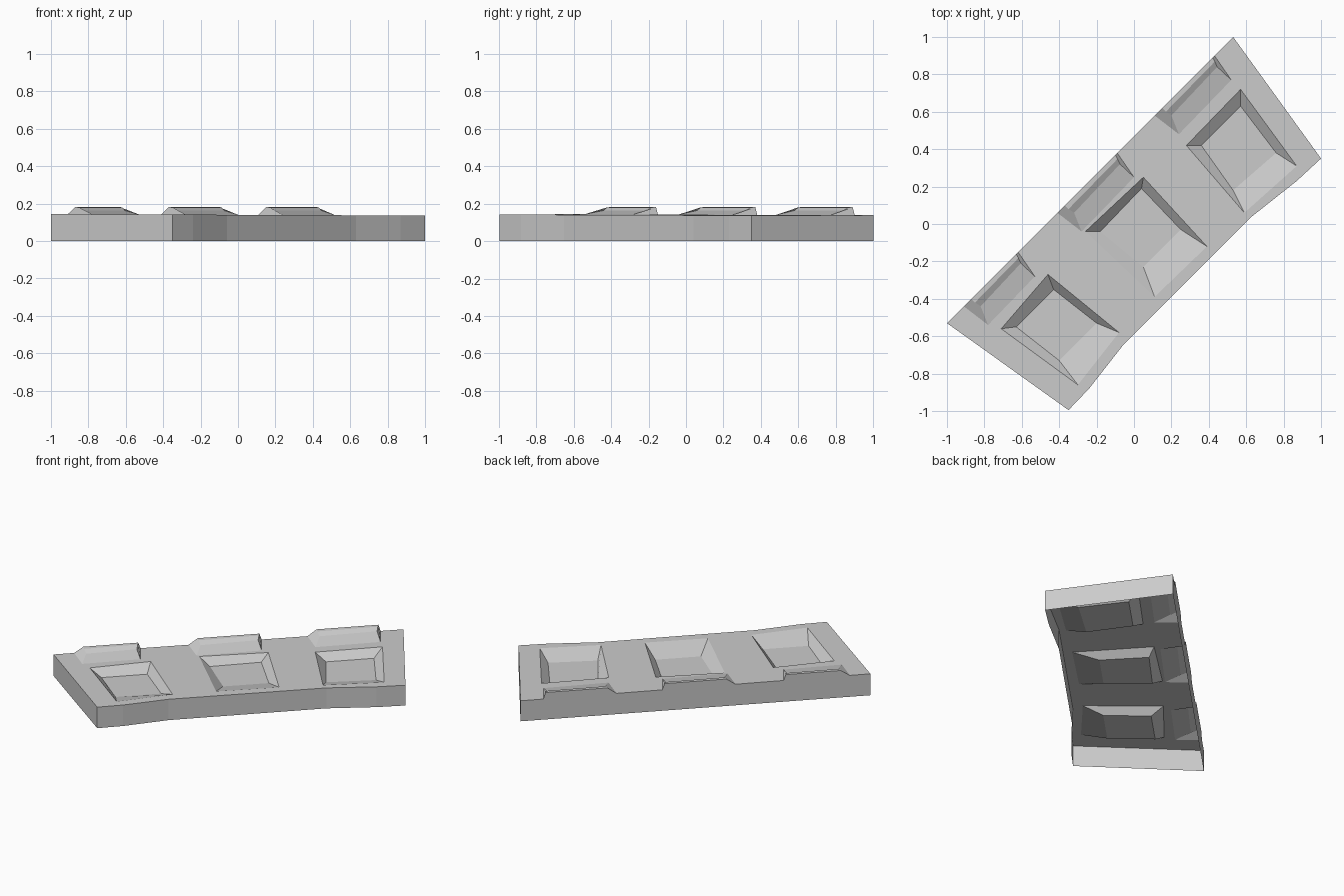
import bpy, bmesh
from mathutils import Vector

if "Cube" in bpy.data.objects:
    bpy.data.objects.remove(bpy.data.objects["Cube"])

bm = bmesh.new()
cache = {}


def top_z(x):
    return 0.14 - 0.004 * x


def vert(x, y, z=None):
    z = top_z(x) if z is None else z
    key = (round(x, 4), round(y, 4), round(z, 4))
    if key not in cache:
        cache[key] = bm.verts.new((x, y, z))
    return cache[key]


def edge(a, b):
    return bm.edges.get((a, b)) or bm.edges.new((a, b))


def loop_edges(vs):
    return [edge(vs[i], vs[(i + 1) % len(vs)]) for i in range(len(vs))]


def back(x):
    return (x, x + 0.47)


# front run of the slab outline, right corner to left corner
front_run = [(0.53, 1.0), (1.0, 0.35), (0.87, 0.23), (0.63, 0.04),
             (-0.06, -0.65), (-0.24, -0.88), (-0.35, -0.995), (-1.0, -0.53)]
# start and end of each raised lip along the back edge
lips = [(-0.91, -0.62), (-0.41, -0.09), (0.11, 0.43)]
# sunken panels: top corners, then floor corners
wells = [
    ([(-0.71, -0.56), (-0.46, -0.27), (-0.08, -0.58), (-0.30, -0.86)],
     [(-0.63, -0.55), (-0.43, -0.35), (-0.20, -0.53), (-0.40, -0.73)]),
    ([(-0.26, -0.04), (0.05, 0.25), (0.39, -0.12), (0.11, -0.39)],
     [(-0.18, -0.04), (0.04, 0.19), (0.25, -0.03), (0.05, -0.23)]),
    ([(0.28, 0.42), (0.57, 0.72), (0.87, 0.31), (0.59, 0.06)],
     [(0.36, 0.42), (0.57, 0.63), (0.76, 0.38), (0.53, 0.18)]),
]

rim = [vert(*p) for p in front_run]      # outer edge, for the skirt
inner = list(rim)                        # outline notched around the lips

# raised lips: narrow crest, steep step, gentle slope to the slab
for x0, x1 in lips:
    a, b = back(x0), back(x1)
    A, B = vert(*a), vert(*b)
    C, D = vert(a[0] + 0.13, a[1] - 0.10), vert(b[0] + 0.09, b[1] - 0.13)
    ca, cb = back(x0 + 0.04), back(x1 - 0.01)
    c0, c1 = vert(*ca, 0.181), vert(*cb, 0.181)
    s0 = vert(ca[0] + 0.02, ca[1] - 0.02, 0.180)
    s1 = vert(cb[0] + 0.012, cb[1] - 0.022, 0.180)
    k0 = vert(ca[0] + 0.05, ca[1] - 0.04, 0.163)
    k1 = vert(cb[0] + 0.025, cb[1] - 0.05, 0.163)
    for f in ((A, B, c1, c0), (c0, c1, s1, s0), (s0, s1, k1, k0),
              (k0, k1, D, C), (A, c0, s0, k0, C), (B, D, k1, s1, c1)):
        bm.faces.new(f)
    rim += [A, B]
    inner += [A, C, D, B]

# flat top surface with openings for the panels
fill = loop_edges(inner)
for top, floor in wells:
    t = [vert(*p) for p in top]
    f = [vert(x, y, 0.095) for x, y in floor]
    fill += loop_edges(t)
    for i in range(4):
        j = (i + 1) % 4
        bm.faces.new((t[i], t[j], f[j], f[i]))
    bm.faces.new(f)
bmesh.ops.triangle_fill(bm, use_beauty=True, edges=fill, normal=Vector((0, 0, 1)))

# side skirt, open underneath
low = [vert(v.co.x, v.co.y, 0.0) for v in rim]
for i in range(len(rim)):
    j = (i + 1) % len(rim)
    bm.faces.new((rim[i], rim[j], low[j], low[i]))

bmesh.ops.recalc_face_normals(bm, faces=bm.faces)
if sum(f.normal.z * f.calc_area() for f in bm.faces) < 0:
    bmesh.ops.reverse_faces(bm, faces=bm.faces)
mesh = bpy.data.meshes.new("panelled_slab")
bm.to_mesh(mesh)
bm.free()
slab = bpy.data.objects.new("panelled_slab", mesh)
bpy.context.collection.objects.link(slab)
